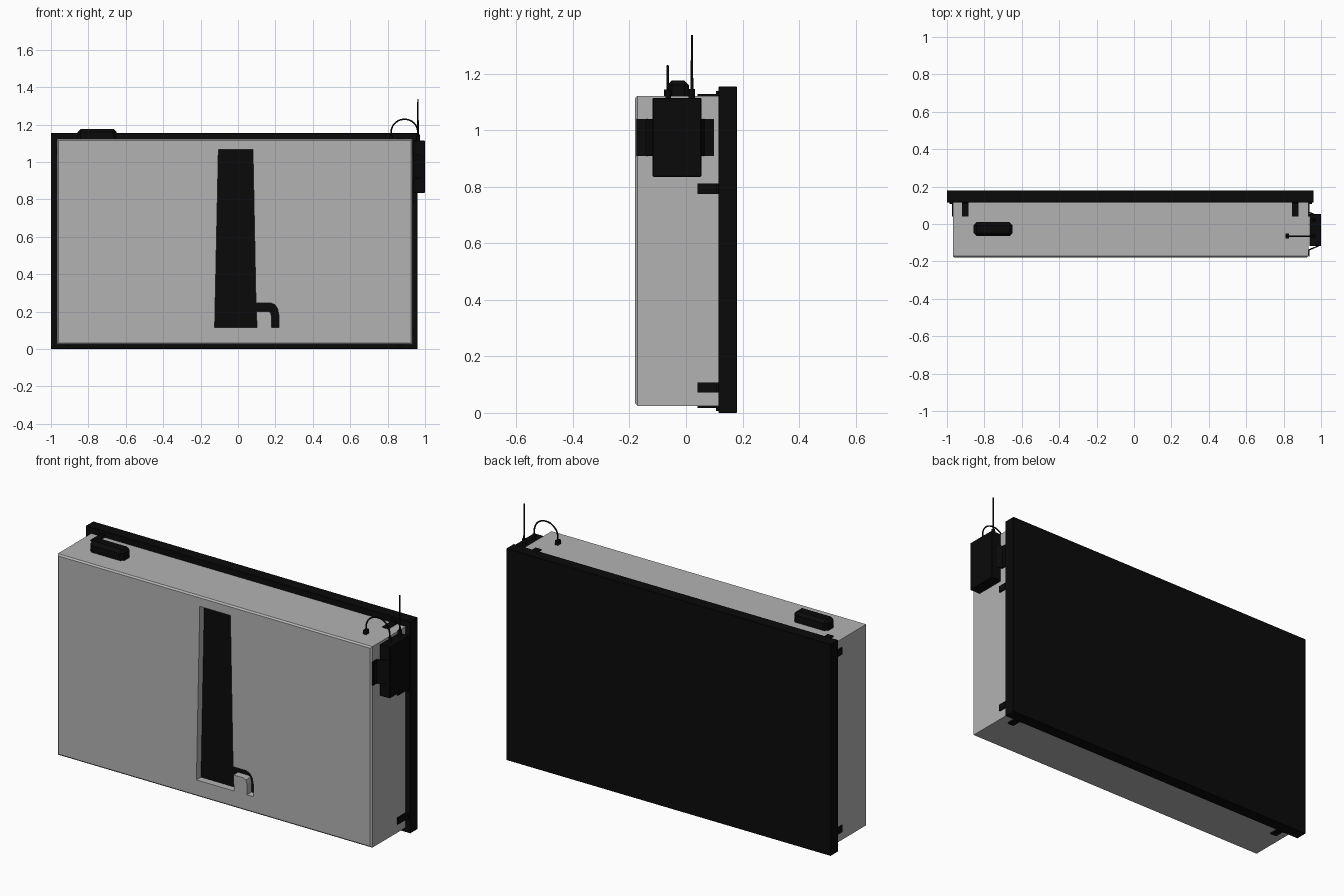
import bpy, bmesh, math
from mathutils import Vector

if "Cube" in bpy.data.objects:
    bpy.data.objects.remove(bpy.data.objects["Cube"])


def material(name, c):
    m = bpy.data.materials.new(name)
    m.diffuse_color = (c, c, c, 1)
    m.use_nodes = True
    m.node_tree.nodes["Principled BSDF"].inputs["Base Color"].default_value = m.diffuse_color
    return m


BLACK = material("black", 0.003)
GREY = material("grey", 0.45)


def finish(name, bm, mat):
    bmesh.ops.recalc_face_normals(bm, faces=bm.faces)
    me = bpy.data.meshes.new(name)
    bm.to_mesh(me)
    bm.free()
    ob = bpy.data.objects.new(name, me)
    bpy.context.collection.objects.link(ob)
    me.materials.append(mat)
    return ob


def box(name, x, y, z, mat=BLACK, bevel=0, pick=lambda e: True):
    bm = bmesh.new()
    bmesh.ops.create_cube(bm, size=1)
    for v in bm.verts:
        v.co = [r[0] + (c + 0.5) * (r[1] - r[0]) for c, r in zip(v.co, (x, y, z))]
    if bevel:
        bmesh.ops.bevel(bm, geom=[e for e in bm.edges if pick(e)], offset=bevel,
                        segments=1, affect='EDGES', profile=0.5)
    return finish(name, bm, mat)


def prism(name, pts, a, b, axis, mat=BLACK):
    """Extrude a 2D outline from a to b along the given axis ('y' or 'z')."""
    bm = bmesh.new()
    place = (lambda p, t: (p[0], t, p[1])) if axis == 'y' else (lambda p, t: (p[0], p[1], t))
    face = bm.faces.new([bm.verts.new(place(p, a)) for p in pts])
    ext = bmesh.ops.extrude_face_region(bm, geom=[face])
    d = Vector(place((0, 0), b - a))
    bmesh.ops.translate(bm, vec=d, verts=[v for v in ext['geom'] if isinstance(v, bmesh.types.BMVert)])
    return finish(name, bm, mat)


def rod(name, x, y, z0, z1, r0, r1, n=12):
    bpy.ops.mesh.primitive_cone_add(vertices=n, radius1=r0, radius2=r1, depth=z1 - z0,
                                    location=(x, y, (z0 + z1) / 2))
    ob = bpy.context.object
    ob.name = name
    ob.data.materials.append(BLACK)
    bpy.ops.object.shade_smooth_by_angle()


# Back panel and main housing with chamfered front rim
box("back_panel", (-1, 0.96), (0.115, 0.18), (0, 1.155), bevel=0.002)
housing = box("housing", (-0.967, 0.932), (-0.18, 0.117), (0.025, 1.122), GREY, 0.008,
              lambda e: all(v.co.y < -0.17 for v in e.verts))

# Front recess: tapered column with a bent pipe at its foot
outline = [(-0.125, 0.115), (0.102, 0.115), (0.098, 0.202), (0.16, 0.202), (0.174, 0.195),
           (0.179, 0.175), (0.179, 0.115), (0.22, 0.115), (0.219, 0.18), (0.212, 0.215),
           (0.198, 0.237), (0.175, 0.246), (0.096, 0.246), (0.08, 1.067), (-0.105, 1.067)]
cutter = prism("recess_cutter", outline, -0.3, -0.14, 'y')
mod = housing.modifiers.new("recess", 'BOOLEAN')
mod.object = cutter
mod.operation = 'DIFFERENCE'
mod.solver = 'EXACT'
bpy.context.view_layer.objects.active = housing
bpy.ops.object.modifier_apply(modifier=mod.name)
bpy.data.objects.remove(cutter)
prism("recess_floor", outline, -0.141, -0.139, 'y')

# L-shaped clips joining the housing to the panel: top and bottom
for x in (-0.902, 0.862):
    w = (x - 0.018, x + 0.018)
    box("top_clip", w, (0.04, 0.115), (1.121, 1.128))
    box("top_clip_foot", w, (0.107, 0.115), (1.121, 1.14))
    box("bottom_clip", w, (0.04, 0.115), (0.017, 0.026))
    box("bottom_clip_foot", w, (0.107, 0.115), (0.006, 0.026))
# Side clips; the upper right one sits lower to clear the control box
for x, s, zs in ((-0.967, -1, (0.09, 1.06)), (0.932, 1, (0.09, 0.793))):
    for z in zs:
        h = (z - 0.018, z + 0.018)
        box("side_clip", sorted((x, x + s * 0.007)), (0.04, 0.115), h)
        box("side_clip_foot", sorted((x, x + s * 0.02)), (0.107, 0.115), h)

# Vent cap on top
box("top_cap", (-0.857, -0.65), (-0.065, 0.01), (1.12, 1.177), bevel=0.016,
    pick=lambda e: all(v.co.z > 1.17 for v in e.verts)
    or abs(e.verts[0].co.z - e.verts[1].co.z) > 0.01)

# Control box on the right side, with bent mounting ears
box("control_box", (0.937, 1.0), (-0.118, 0.054), (0.835, 1.115), bevel=0.003)
C = -0.038
for s in (-1, 1):
    ear = [(0.932, 0.137), (0.932, 0.098), (0.985, 0.076), (0.992, 0.08), (0.937, 0.104), (0.937, 0.137)]
    prism("mounting_ear", [(x, C + s * y) for x, y in ear], 0.91, 1.04, 'z')

# Antenna with thicker base
rod("antenna_base", 0.962, 0.021, 1.11, 1.147, 0.012, 0.01)
rod("antenna", 0.962, 0.021, 1.14, 1.337, 0.005, 0.0035)

# Cable looping from the control box to a connector on the housing
box("cable_connector", (0.81, 0.828), (-0.078, -0.052), (1.12, 1.145))
rod("cable_socket", 0.962, -0.063, 1.11, 1.14, 0.01, 0.008)
cu = bpy.data.curves.new("cable", 'CURVE')
cu.dimensions = '3D'
cu.bevel_depth = 0.004
cu.bevel_resolution = 2
cu.use_fill_caps = True
path = [(0.819, 1.135), (0.822, 1.18), (0.848, 1.215), (0.89, 1.228), (0.93, 1.217),
        (0.956, 1.185), (0.962, 1.13)]
sp = cu.splines.new('BEZIER')
sp.bezier_points.add(len(path) - 1)
for bp, (x, z) in zip(sp.bezier_points, path):
    bp.co = (x, -0.065, z)
    bp.handle_left_type = bp.handle_right_type = 'AUTO'
sp.resolution_u = 4
cu.materials.append(BLACK)
bpy.context.collection.objects.link(bpy.data.objects.new("cable", cu))
